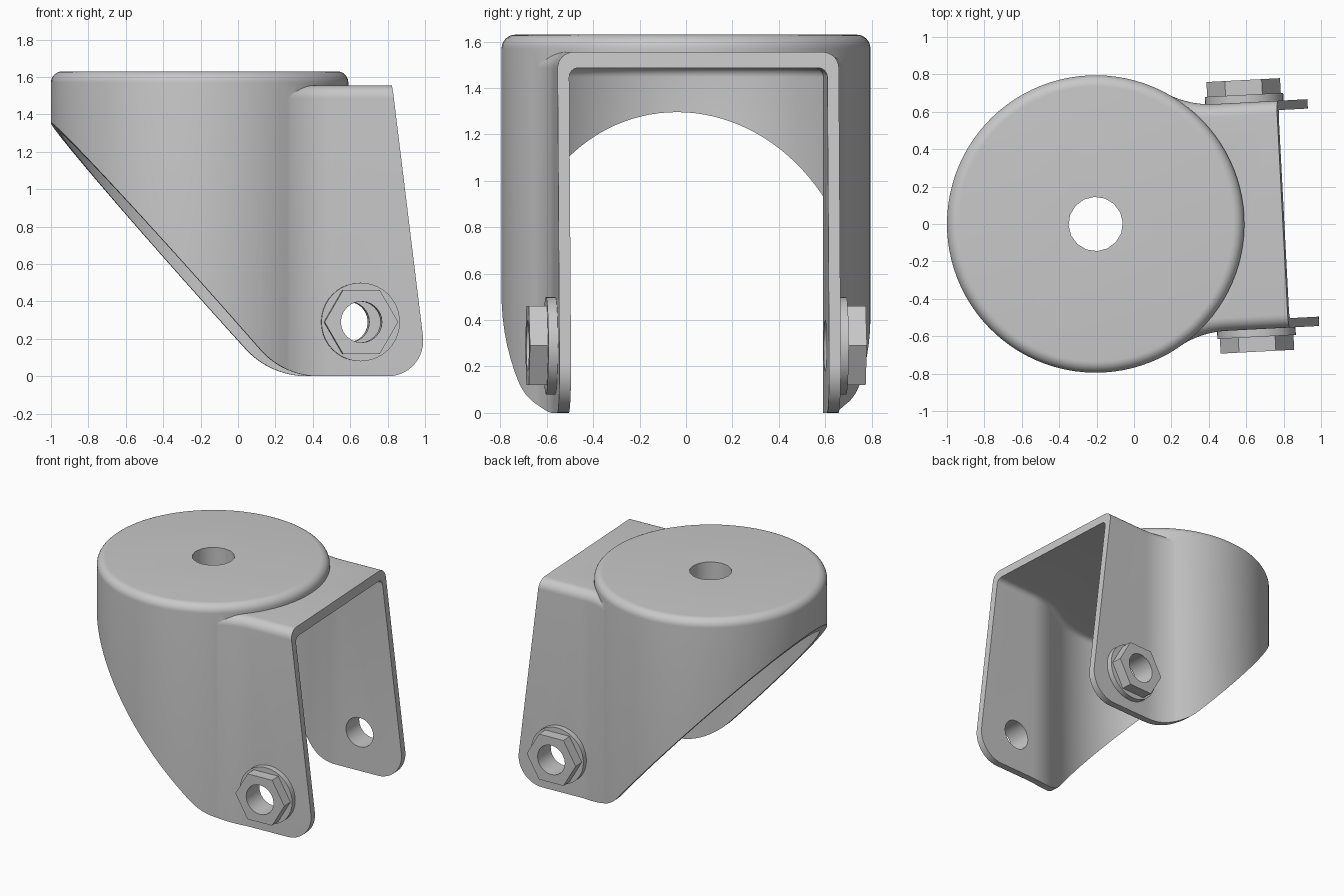
import bpy, bmesh
from math import sin, cos, tan, pi, atan2, radians
from mathutils import Matrix, Vector

cube = bpy.data.objects.get("Cube")
if cube:
    bpy.data.objects.remove(cube)

steel = bpy.data.materials.new("grey steel")
steel.use_nodes = True
GREY = (0.58, 0.58, 0.58, 1)
steel.diffuse_color = GREY
steel.node_tree.nodes["Principled BSDF"].inputs["Base Color"].default_value = GREY

# Main sizes
R, W, FILLET, WALL = 0.793, 0.607, 0.5, 0.05
TOP, DISC_TOP, CEILING = 1.555, 1.63, 1.487
PIN_X, PIN_Z, PIN_R = 0.828, 0.29, 0.11


def loft(name, rings):
    """Closed solid through rings that have equal point counts."""
    bm = bmesh.new()
    loops = [[bm.verts.new(p) for p in ring] for ring in rings]
    n = len(loops[0])
    for a, b in zip(loops, loops[1:]):
        for i in range(n):
            j = (i + 1) % n
            bm.faces.new((a[i], a[j], b[j], b[i]))
    bm.faces.new(loops[0][::-1])
    bm.faces.new(loops[-1])
    bmesh.ops.recalc_face_normals(bm, faces=bm.faces)
    mesh = bpy.data.meshes.new(name)
    bm.to_mesh(mesh)
    bm.free()
    mesh.materials.append(steel)
    ob = bpy.data.objects.new(name, mesh)
    bpy.context.collection.objects.link(ob)
    return ob


def circle(r, n):
    return [(r * cos(2 * pi * i / n), r * sin(2 * pi * i / n)) for i in range(n)]


def plan(inset, end):
    """Round shell blending through concave fillets into two parallel walls."""
    cy = W + FILLET
    cx = (((R + FILLET) ** 2) - cy ** 2) ** 0.5
    a = atan2(cy, cx)
    r, rc = FILLET + inset, R - inset
    half = [(end, W - inset)]
    for i in range(13):
        t = -pi / 2 + (a - pi / 2) * i / 12
        half.append((cx + r * cos(t), cy + r * sin(t)))
    for i in range(1, 41):
        t = a + (pi - a) * i / 40
        half.append((rc * cos(t), rc * sin(t)))
    return half + [(x, -y) for x, y in half[-2::-1]]


def domed(name, outline, bottom, top, radius):
    """Upright solid with a rounded top edge; outline takes an inset."""
    rings = [[(x, y, bottom) for x, y in outline(0)]]
    for i in range(9):
        t = pi / 2 * i / 8
        z = top - radius * (1 - sin(t))
        rings.append([(x, y, z) for x, y in outline(radius * (1 - cos(t)))])
    return loft(name, rings)


def rod(name, r, n, y0, y1):
    """Solid along y on the axle line."""
    return loft(name, [[(PIN_X + x, y, PIN_Z + z) for x, z in circle(r, n)]
                       for y in (y0, y1)])


def rounded(prev, p, nxt, r, n=12):
    """Arc replacing corner p."""
    p = Vector(p)
    u, v = (Vector(prev) - p).normalized(), (Vector(nxt) - p).normalized()
    half = u.angle(v) / 2
    c = p + (u + v).normalized() * (r / sin(half))
    s, e = p + u * (r / tan(half)) - c, p + v * (r / tan(half)) - c
    sweep = pi - 2 * half
    return [tuple(c + (s * sin(sweep * (1 - i / n)) + e * sin(sweep * i / n)) / sin(sweep))
            for i in range(n + 1)]


def boolean(ob, cutter, op):
    cutter.hide_render = True
    mod = ob.modifiers.new(op, 'BOOLEAN')
    mod.operation, mod.object, mod.solver = op, cutter, 'EXACT'
    bpy.context.view_layer.objects.active = ob
    bpy.ops.object.modifier_apply(modifier=mod.name)


# Fork body: walls and round cap
body = domed("fork_body", lambda d: plan(d, 1.4), -0.1, TOP, 0.07)
cap = domed("cap", lambda d: circle(R + 0.002 - d, 96), -0.12, DISC_TOP, 0.06)
boolean(body, cap, 'UNION')

# Hollow inside
hollow = domed("hollow", lambda d: plan(WALL + d, 1.5), -0.3, CEILING, 0.04)
boolean(body, hollow, 'DIFFERENCE')

# Side profile: slanted skirt, rounded feet, leaning front edge
back, heel, toe, front = (-1.2, 1.808), (0.414, 0), (1.19, 0), (0.945, 2)
side = [back] + rounded(back, heel, toe, 0.43) + rounded(heel, toe, front, 0.19)
side += [front, (-1.2, 2)]
profile = loft("profile", [[(x, y, z) for x, z in side] for y in (-1, 1)])
boolean(body, profile, 'INTERSECT')

# Holes for the stem and the axle
stem = loft("stem_hole", [[(x, y, z) for x, y in circle(0.145, 16)] for z in (1.2, 2)])
axle = rod("axle_hole", PIN_R, 24, -1, 1)
boolean(body, stem, 'DIFFERENCE')
boolean(body, axle, 'DIFFERENCE')
parts = [body]

# Washer and hexagon nut on each side
for s, label in ((-1, "right"), (1, "left")):
    washer = rod(label + "_washer", 0.21, 40, s * (W - 0.005), s * 0.648)
    nut = rod(label + "_nut", 0.197, 6, s * 0.64, s * 0.727)
    for ob in (washer, nut):
        boolean(ob, axle, 'DIFFERENCE')
        parts.append(ob)

for ob in (cap, hollow, profile, stem, axle):
    bpy.data.objects.remove(ob)

# Turn the whole fork slightly about its stem, then shade
turn = Matrix.Translation((-0.205, 0, 0)) @ Matrix.Rotation(radians(3), 4, 'Z')
for ob in parts:
    ob.data.transform(turn)
    bpy.ops.object.select_all(action='DESELECT')
    ob.select_set(True)
    bpy.context.view_layer.objects.active = ob
    bpy.ops.object.shade_smooth_by_angle(angle=radians(30))
